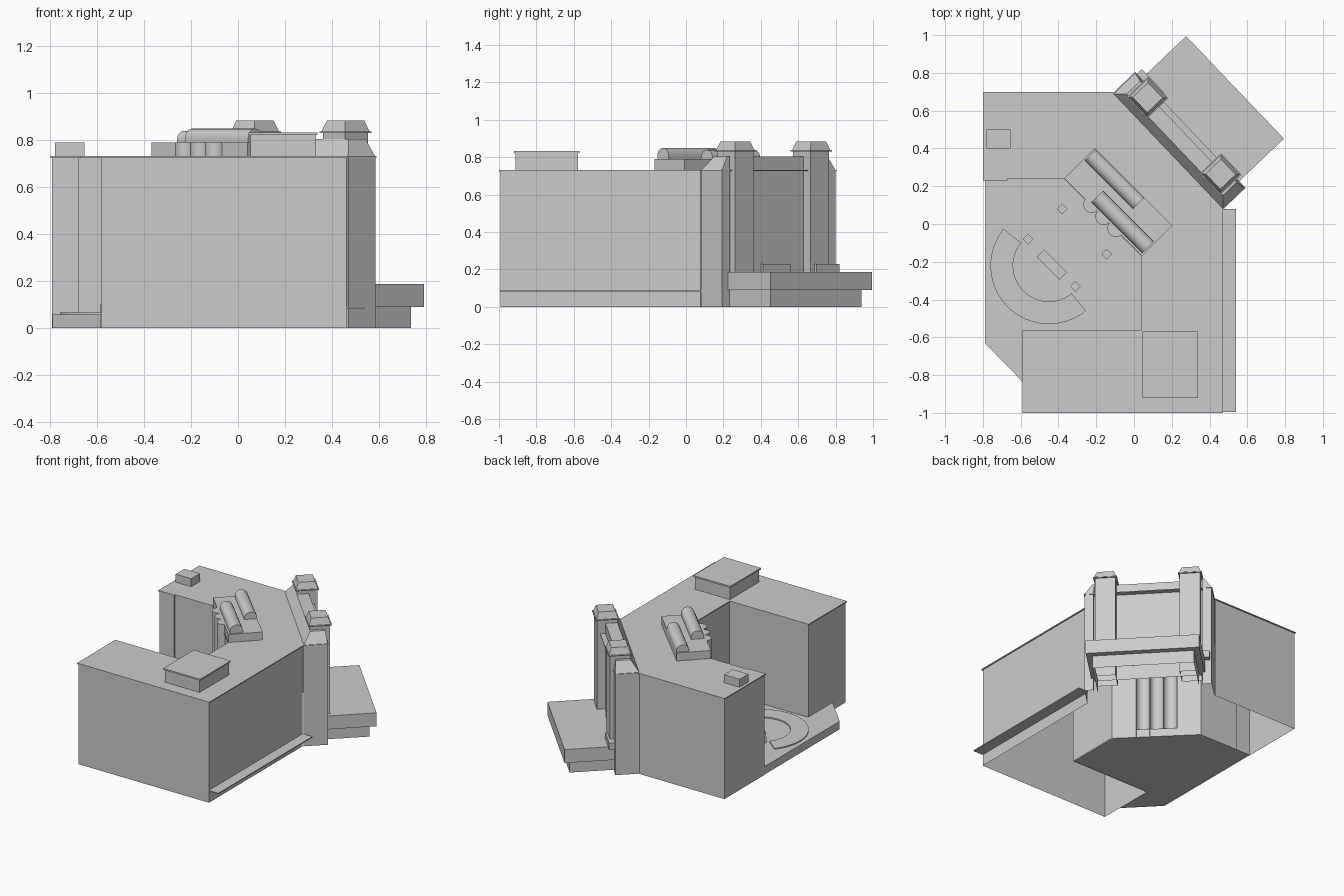
import bpy, bmesh, math
from mathutils import Vector

if "Cube" in bpy.data.objects:
    bpy.data.objects.remove(bpy.data.objects["Cube"])


def finish(name, bm, smooth=False):
    me = bpy.data.meshes.new(name)
    bm.to_mesh(me)
    bm.free()
    ob = bpy.data.objects.new(name, me)
    bpy.context.collection.objects.link(ob)
    if smooth:
        bpy.ops.object.select_all(action='DESELECT')
        bpy.context.view_layer.objects.active = ob
        ob.select_set(True)
        bpy.ops.object.shade_smooth_by_angle(angle=math.radians(30))
    return ob


def prism(name, pts, z0, z1, upper=None, top=True, bottom=False, skip=(), smooth=False):
    """Counter-clockwise outline raised from z0 to z1; upper gives a tapered top outline."""
    bm = bmesh.new()
    lo = [bm.verts.new((p[0], p[1], z0)) for p in pts]
    hi = [bm.verts.new((p[0], p[1], z1)) for p in (upper or pts)]
    n = len(pts)
    for i in range(n):
        if i not in skip:
            j = (i + 1) % n
            bm.faces.new((lo[i], lo[j], hi[j], hi[i]))
    if top:
        bm.faces.new(hi)
    if bottom:
        bm.faces.new(lo[::-1])
    return finish(name, bm, smooth)


def rect(x0, x1, y0, y1):
    return [(x0, y0), (x1, y0), (x1, y1), (x0, y1)]


def frame(cx, cy, tx, ty):
    """Map (along, outward) coordinates of a diagonal face to plan coordinates."""
    return lambda pts: [(cx + tx * t - ty * d, cy + ty * t + tx * d) for t, d in pts]


def inset(pts, w):
    out = []
    for i, p in enumerate(pts):
        a, p, b = Vector(pts[i - 1]), Vector(p), Vector(pts[(i + 1) % len(pts)])
        e, f = (p - a).normalized(), (b - p).normalized()
        m, k = Vector((-e.y, e.x)), Vector((-f.y, f.x))
        out.append(tuple(p + (m + k) * (w / (1 + m.dot(k)))))
    return out


F = frame(0.18, 0.385, 0.69, -0.724)        # entrance facade
G = frame(-0.165, 0.035, 0.7071, -0.7071)   # courtyard facade

# Main building: open-bottomed walls with three round bays, thin overhanging roof
plan = [(-.59, -1), (.47, -1), (.47, .08), (-.11, .7), (-.8, .7), (-.8, .23), (-.67, .23),
        (-.67, .24), (-.37, .24), (.04, -.17), (.04, -.56), (-.59, -.56)]
prism("roof", plan, 0.725, 0.732, bottom=True)
walls = inset(plan, 0.007)
bays = []
for k in range(3):
    tc = -0.09 + 0.09 * k
    arc = [(tc - .045 * math.cos(math.pi * i / 10), .007 - .045 * math.sin(math.pi * i / 10))
           for i in range(11)]
    bays += G(arc)
    prism("bay_cap", G(arc), 0.72, 0.79, smooth=True)
prism("walls", walls[:9] + bays + walls[9:], 0, 0.727, top=False, skip=(2,), smooth=True)

# Right-hand ledge
prism("side_ledge", rect(.46, .54, -.995, .08), 0.083, 0.09, bottom=True)

# Courtyard base with curved bench, posts and table
prism("courtyard", [(-.79, .24), (-.79, -.63), (-.585, -.84), (-.585, -.56), (.04, -.56),
                    (.04, -.17), (-.37, .24)], 0, 0.058, bottom=True)
ang = [math.radians(141 + 168 * i / 24) for i in range(25)]
ring = [(-.45 + .31 * math.cos(a), -.22 + .31 * math.sin(a)) for a in ang]
ring += [(-.45 + .19 * math.cos(a), -.22 + .19 * math.sin(a)) for a in reversed(ang)]
prism("curved_bench", ring, 0.05, 0.066)
for x, y in ((-.38, .08), (-.56, -.08), (-.145, -.16), (-.31, -.33)):
    S = frame(x, y, .7071, -.7071)
    prism("post", S(rect(-.02, .02, -.02, .02)), 0.05, 0.1)
prism("table", frame(-.435, -.215, .7071, -.7071)(rect(-.085, .085, -.028, .028)), 0.05, 0.08)

# Rooftop boxes
prism("small_roof_box", rect(-.78, -.655, .4, .5), 0.73, 0.79)
prism("large_roof_box", rect(.053, .332, -.912, -.578), 0.73, 0.825)
prism("large_roof_box_lid", rect(.045, .34, -.92, -.57), 0.822, 0.833, bottom=True)

# Penthouse with two barrel vaults
prism("penthouse", G(rect(-.29, .29, .002, .23)), 0.73, 0.79)


def vault(t0, t1, d0, d1, z):
    c, r = (d0 + d1) / 2, (d1 - d0) / 2
    sec = [(d1, .78)] + [(c + r * math.cos(math.pi * i / 10), z - .04 + .04 * math.sin(math.pi * i / 10))
                         for i in range(11)] + [(d0, .78)]
    bm = bmesh.new()
    ends = []
    for t in (t0, t1):
        ends.append([bm.verts.new((*G([(t, d)])[0], h)) for d, h in sec])
    a, b = ends
    for i in range(len(sec) - 1):
        bm.faces.new((a[i], b[i], b[i + 1], a[i + 1]))
    bm.faces.new(a)
    bm.faces.new(b[::-1])
    bmesh.ops.recalc_face_normals(bm, faces=bm.faces)
    finish("barrel_vault", bm, True)


vault(-.28, .08, .145, .23, .84)
vault(-.1, .28, .015, .1, .85)

# Entrance facade: end pylons, recessed middle and tapered parapet
body = [(-.42, 0), (.42, 0), (.42, .16), (.36, .16), (.36, .13), (-.36, .13), (-.36, .16), (-.42, .16)]
crown = [(-.37, .05), (.37, .05), (.37, .15), (.355, .15), (.355, .13), (-.355, .13), (-.355, .15), (-.37, .15)]
prism("facade_walls", F(body), 0, 0.73, top=False, skip=(0, 4))
prism("facade_parapet", F(body), 0.73, 0.805, upper=F(crown))
prism("facade_panel", F(rect(-.36, .36, .12, .13)), 0.09, 0.731, top=False)
prism("facade_ledge", F(rect(-.424, .424, -.004, .164)), 0.726, 0.732, bottom=True)
prism("transom", F(rect(-.1, .1, .12, .145)), 0.18, 0.23)
prism("pylon_plinth", F(rect(-.41, -.24, .1, .2)), 0.18, 0.23, bottom=True)

# Pair of towers with cornices and tapered caps
for s in (-1, 1):
    def sq(h):
        return F(rect(.28 * s - h, .28 * s + h, .118 - h, .118 + h))
    prism("tower", sq(.068), 0.09, 0.835)
    prism("tower_cornice", sq(.078), 0.831, 0.838, bottom=True)
    prism("tower_cap", sq(.072), 0.838, 0.885, upper=sq(.056))

# Porch: recessed body, deep roof, underside of the overhang
prism("porch_body", F(rect(-.335, .335, .13, .45)), 0, 0.095, top=False, skip=(0,))
prism("porch_roof", F(rect(-.375, .375, .13, .49)), 0.09, 0.187)
prism("porch_soffit", F([(-.375, .13), (-.335, .13), (-.335, .45), (.335, .45), (.335, .13),
                         (.375, .13), (.375, .49), (-.375, .49)]), 0.09, 0.095, bottom=True)
